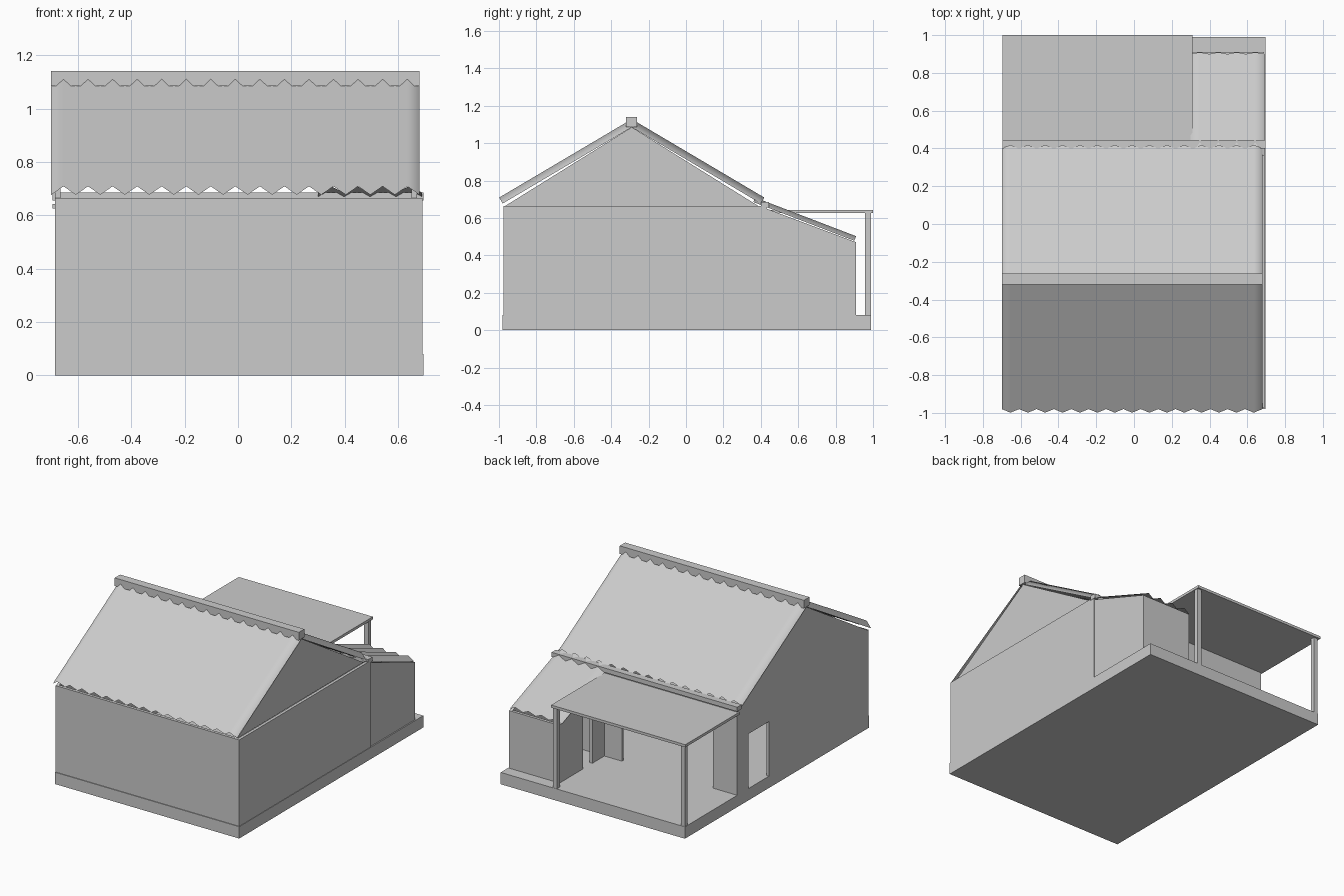
import bpy
from mathutils import Vector

if "Cube" in bpy.data.objects:
    bpy.data.objects.remove(bpy.data.objects["Cube"])


def mesh_object(name, verts, faces, smooth=False):
    mesh = bpy.data.meshes.new(name)
    mesh.from_pydata(verts, [], faces)
    mesh.polygons.foreach_set("use_smooth", [smooth] * len(faces))
    obj = bpy.data.objects.new(name, mesh)
    bpy.context.collection.objects.link(obj)
    return obj


def extrude_x(name, profile, x0, x1):
    """Solid made from a (y, z) outline swept from x0 to x1."""
    n = len(profile)
    verts = [(x, y, z) for x in (x0, x1) for y, z in profile]
    faces = [tuple(range(n))[::-1], tuple(range(n, 2 * n))]
    faces += [(i, (i + 1) % n, n + (i + 1) % n, n + i) for i in range(n)]
    return mesh_object(name, verts, faces)


def box(name, x0, x1, y0, y1, z0, z1):
    return extrude_x(name, [(y0, z0), (y1, z0), (y1, z1), (y0, z1)], x0, x1)


def corrugated(name, x0, x1, waves, eave, ridge, height):
    """Zigzag sheet between two (y, z) lines, crests raised along the normal."""
    e, r = Vector((0, *eave)), Vector((0, *ridge))
    d = (r - e).normalized()
    normal = Vector((0, -d.z, d.y))
    if normal.z < 0:
        normal.negate()
    verts, faces = [], []
    for i in range(2 * waves + 1):
        x = x0 + (x1 - x0) * i / (2 * waves)
        lift = normal * (height if i % 2 else 0)
        for p in (e, r):
            verts.append(p + lift + Vector((x, 0, 0)))
    for i in range(2 * waves):
        a = 2 * i
        f = (a, a + 2, a + 3, a + 1)
        faces.append(f if eave[0] < ridge[0] else f[::-1])
    return mesh_object(name, verts, faces, smooth=True)


L, R = -0.685, 0.692      # outer faces of the side walls
F, B = -0.975, 0.43       # front and back of the main house
T = 0.02                  # wall thickness
FLOOR, TOP = 0.08, 0.665

# Base slab
box("floor_slab", L, 0.695, -0.98, 0.99, 0, FLOOR)

# Main house walls, with a doorway in the left wall and a wide rear opening
box("front_wall", L, R, F, F + T, FLOOR, TOP)
box("right_wall", R - T, R, F + T, B, FLOOR, TOP)
box("left_wall", L, L + T, F + T, 0.09, FLOOR, TOP)
box("left_wall_corner", L, L + T, 0.31, B, FLOOR, TOP)
box("left_door_lintel", L, L + T, 0.09, 0.31, 0.45, TOP)
box("rear_wall_left", L + T, -0.505, B - T, B, FLOOR, TOP)
box("rear_wall_right", 0.18, R - T, B - T, B, FLOOR, TOP)
box("rear_lintel", -0.505, 0.18, B - T, B, 0.47, TOP)

# Gable triangles
gable = [(-0.965, TOP), (0.385, TOP), (-0.29, 1.085)]
extrude_x("left_gable", gable, L, L + T)
extrude_x("right_gable", gable, 0.65, 0.67)

# Rear annex with sloping wall tops and a side doorway
extrude_x("annex_right_wall",
          [(B, FLOOR), (0.91, FLOOR), (0.91, 0.47), (B, 0.65)], 0.667, 0.687)
extrude_x("annex_left_wall",
          [(0.66, FLOOR), (0.91, FLOOR), (0.91, 0.47), (0.66, 0.563)], 0.31, 0.33)
box("annex_door_pier", 0.31, 0.33, B, 0.56, FLOOR, 0.45)
extrude_x("annex_door_lintel",
          [(B, 0.45), (0.66, 0.45), (0.66, 0.563), (B, 0.65)], 0.31, 0.33)
box("annex_rear_wall", 0.33, 0.667, 0.89, 0.91, FLOOR, 0.47)

# Corrugated roofs and ridge cap
corrugated("front_roof", -0.70, 0.68, 15, (-0.98, 0.677), (-0.29, 1.085), 0.037)
corrugated("rear_roof", -0.70, 0.68, 15, (0.40, 0.677), (-0.29, 1.085), 0.037)
corrugated("annex_roof", 0.30, 0.69, 4, (0.90, 0.478), (0.36, 0.685), 0.026)
box("ridge_cap", -0.70, 0.68, -0.32, -0.262, 1.085, 1.14)

# Rear eave beam, flat veranda roof and posts
box("eave_beam", -0.695, 0.695, 0.40, 0.445, 0.655, 0.685)
box("veranda_roof", -0.695, 0.31, 0.42, 1.0, 0.625, 0.643)
for side, x in (("left", -0.683), ("right", 0.275)):
    box(side + "_veranda_post", x, x + 0.03, 0.958, 0.988, FLOOR, 0.625)
